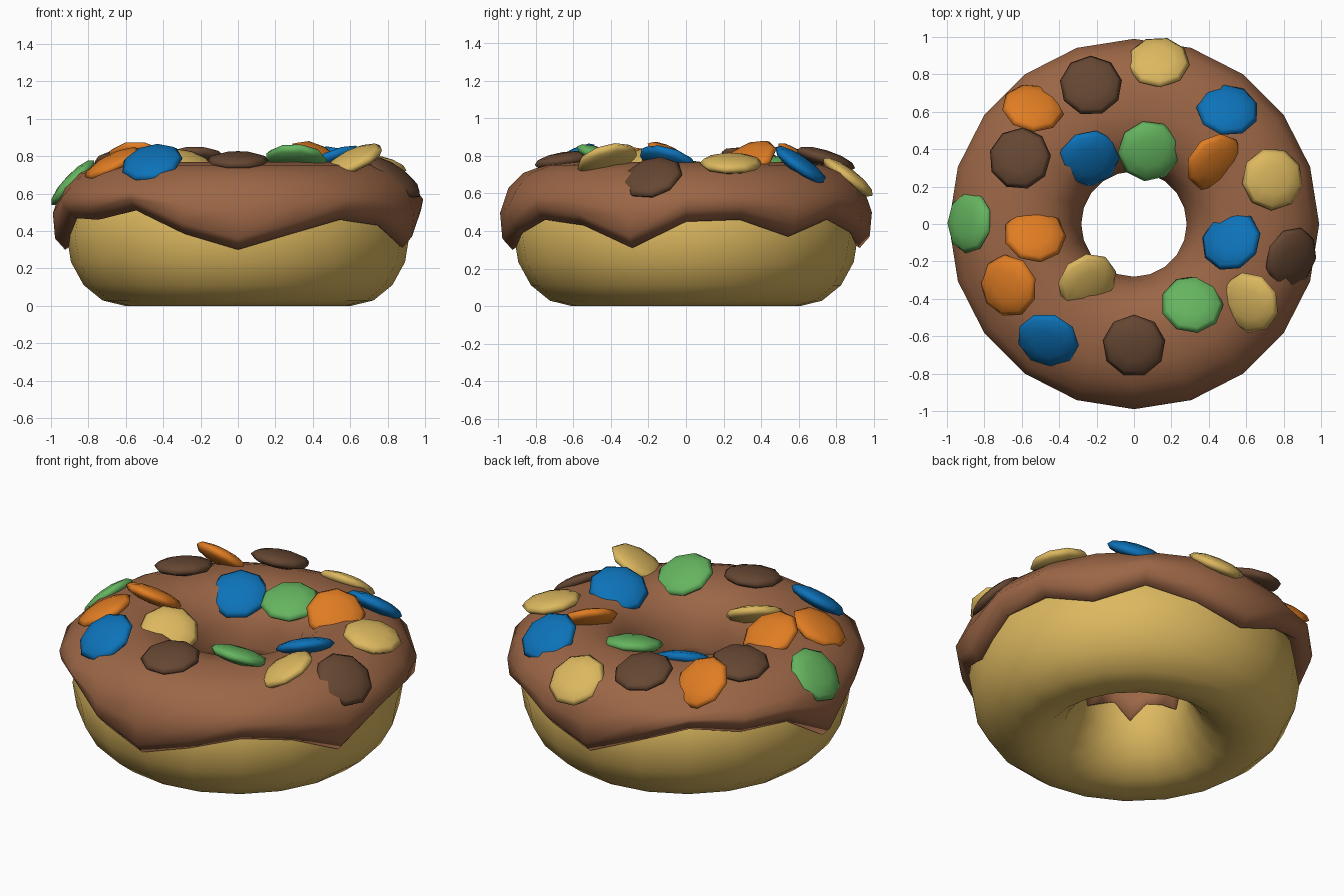
import bpy, bmesh, math
from mathutils import Vector, Matrix

if "Cube" in bpy.data.objects:
    bpy.data.objects.remove(bpy.data.objects["Cube"])

SIDES = 20


def material(name, rgb):
    m = bpy.data.materials.new(name)
    m.diffuse_color = (*rgb, 1)
    m.use_nodes = True
    m.node_tree.nodes["Principled BSDF"].inputs["Base Color"].default_value = m.diffuse_color
    return m


GOLD = material("golden dough", (0.72, 0.48, 0.115))
ICING = material("chocolate icing", (0.33, 0.133, 0.061))
BROWN = material("dark brown", (0.13, 0.062, 0.032))
BLUE = material("blue", (0.004, 0.17, 0.485))
GREEN = material("green", (0.13, 0.46, 0.115))
ORANGE = material("orange", (0.75, 0.205, 0.017))


def finish(bm, name, mat):
    bmesh.ops.recalc_face_normals(bm, faces=bm.faces[:])
    for f in bm.faces:
        f.smooth = True
    me = bpy.data.meshes.new(name)
    bm.to_mesh(me)
    bm.free()
    me.materials.append(mat)
    ob = bpy.data.objects.new(name, me)
    bpy.context.collection.objects.link(ob)
    return ob


def ring(name, profile, closed, mat):
    """Sweep profile(i) -> [(radius, z), ...] around the z axis."""
    bm = bmesh.new()
    rows = []
    for i in range(SIDES):
        a = 2 * math.pi * i / SIDES
        rows.append([bm.verts.new((r * math.cos(a), r * math.sin(a), z))
                     for r, z in profile(i)])
    n = len(rows[0])
    for i in range(SIDES):
        p, q = rows[i], rows[(i + 1) % SIDES]
        for j in range(n if closed else n - 1):
            k = (j + 1) % n
            bm.faces.new((p[j], q[j], q[k], p[k]))
    return finish(bm, name, mat)


# Dough: a ring with an oval cross-section, flatter on top under the icing
def dough_profile(i):
    pts = []
    for j in range(16):
        t = 2 * math.pi * j / 16
        h = 0.34 if math.sin(t) > 0 else 0.38
        pts.append((0.605 + 0.312 * math.cos(t), 0.38 + h * math.sin(t)))
    return pts


ring("dough", dough_profile, True, GOLD)

# Icing: drip height of the outer rim at each of the 20 sides
DRIP = [.45, .46, .37, .46, .39, .31, .43, .52, .48, .48,
        .30, .47, .46, .51, .385, .30, .385, .46, .43, .31]


def icing_profile(i):
    e = DRIP[i]
    inner = 0.36 + 0.06 * math.sin(i * 2.3)
    return [(.86, e + .04), (.925, e), (.978, e + .06), (.99, (e + .69) / 2),
            (.945, .63), (.865, .71), (.75, .752), (.6, .768), (.46, .75),
            (.36, .68), (.305, .58), (.282, .46), (.283, inner), (.31, inner)]


ring("icing", icing_profile, False, ICING)

# Candies: colour, centre, and sideways tilt of the upward normal
CANDIES = [
    (BROWN, (0, -.65, .775), (0, -.15)),
    (BLUE, (-.46, -.62, .765), (-.2, -.53)),
    (ORANGE, (-.67, -.33, .76), (-.45, -.15)),
    (ORANGE, (-.53, -.06, .785), (.1, .5)),
    (GREEN, (-.88, .01, .66), (-.72, .05)),
    (BROWN, (-.61, .35, .79), (-.15, .15)),
    (ORANGE, (-.54, .62, .755), (.12, .65)),
    (BROWN, (-.23, .74, .785), (0, .3)),
    (GOLD, (.13, .865, .685), (0, .6)),
    (BLUE, (.5, .61, .75), (.1, .57)),
    (BLUE, (-.24, .35, .715), (.2, -.45)),
    (GREEN, (.08, .39, .74), (.1, -.25)),
    (ORANGE, (.43, .33, .775), (.45, -.42)),
    (GOLD, (.74, .24, .76), (.22, 0)),
    (BLUE, (.52, -.09, .77), (-.35, .3)),
    (BROWN, (.84, -.18, .685), (.58, -.25)),
    (GOLD, (-.25, -.31, .74), (.35, -.42)),
    (GREEN, (.31, -.43, .785), (.05, .4)),
    (GOLD, (.62, -.42, .78), (-.4, -.25)),
]

for n, (mat, centre, (nx, ny)) in enumerate(CANDIES):
    bm = bmesh.new()
    bmesh.ops.create_uvsphere(bm, u_segments=9, v_segments=6, radius=1)
    normal = Vector((nx, ny, math.sqrt(1 - nx * nx - ny * ny)))
    turn = Vector((0, 0, 1)).rotation_difference(normal).to_matrix().to_4x4()
    size = Matrix.Diagonal((.168, .168, .046, 1))
    spin = Matrix.Rotation(n * 0.4, 4, 'Z')
    bm.transform(Matrix.Translation(centre) @ turn @ spin @ size)
    finish(bm, f"candy_{n + 1}", mat)
